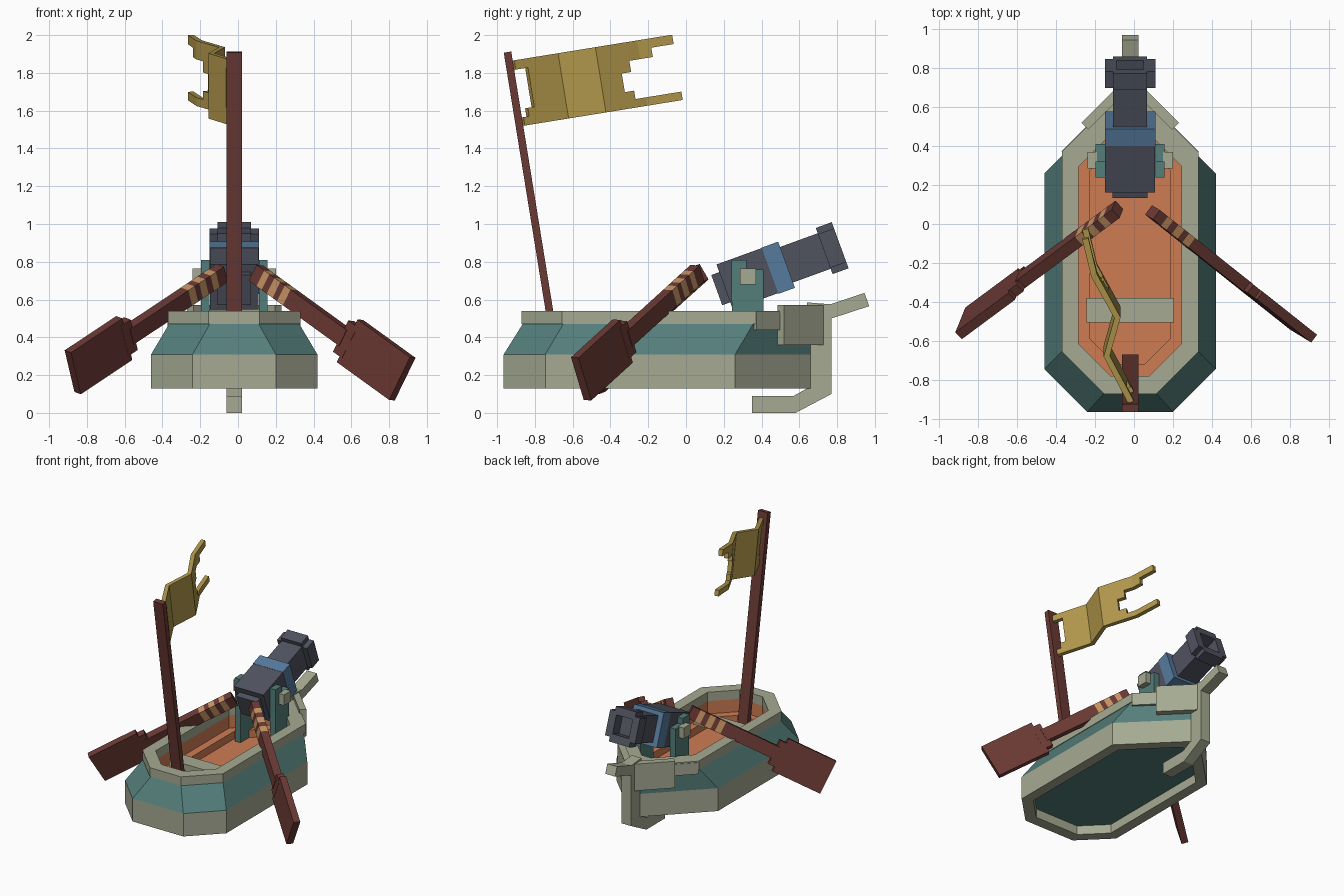
import bpy, bmesh, math
from mathutils import Matrix, Vector

if "Cube" in bpy.data.objects:
    bpy.data.objects.remove(bpy.data.objects["Cube"])

CX = -0.02  # boat centreline


def srgb(r, g, b):
    return tuple((c / 255 / 12.92) if c < 11 else ((c / 255 + 0.055) / 1.055) ** 2.4 for c in (r, g, b)) + (1,)


MATS = {}
for name, rgb in {"pale_grey": (165, 170, 146), "teal": (84, 126, 122), "orange": (206, 124, 84),
                  "red_brown": (106, 57, 52), "tan": (200, 148, 100), "gold": (178, 152, 76),
                  "gunmetal": (80, 82, 95), "blue": (86, 122, 156)}.items():
    MATS[name] = bpy.data.materials.new(name)
    MATS[name].diffuse_color = srgb(*rgb)


def finish(name, bm, mats):
    bmesh.ops.recalc_face_normals(bm, faces=bm.faces[:])
    me = bpy.data.meshes.new(name)
    bm.to_mesh(me)
    bm.free()
    for m in mats:
        me.materials.append(MATS[m])
    ob = bpy.data.objects.new(name, me)
    bpy.context.collection.objects.link(ob)
    return ob


def boxes(name, frame, parts):
    """Boxes given as (min corner, max corner, colour) inside one local frame."""
    bm = bmesh.new()
    mats = list(dict.fromkeys(p[2] for p in parts))
    for lo, hi, mat in parts:
        lo, hi = Vector(lo), Vector(hi)
        size = Matrix.Diagonal((*(hi - lo), 1))
        res = bmesh.ops.create_cube(bm, size=1, matrix=frame @ Matrix.Translation((lo + hi) / 2) @ size)
        for f in {f for v in res["verts"] for f in v.link_faces}:
            f.material_index = mats.index(mat)
    return finish(name, bm, mats)


def prism(name, pts, lo, hi, axis, mat):
    """Extrude a flat polygon from lo to hi along x (pts are y,z) or z (pts are x,y)."""
    bm = bmesh.new()
    place = (lambda p, h: (h, *p)) if axis == "x" else (lambda p, h: (*p, h))
    a, b = ([bm.verts.new(place(p, h)) for p in pts] for h in (lo, hi))
    bm.faces.new(a)
    bm.faces.new(b)
    for i in range(len(pts)):
        j = (i + 1) % len(pts)
        bm.faces.new((a[i], a[j], b[j], b[i]))
    return finish(name, bm, [mat])


# Hull: stacked outlines, each joined to the next in one colour
def outline(hw, stern_y, stern_hw, bow_sum, bow_hw=0.04):
    half = [(stern_hw, stern_y), (hw, stern_y + hw - stern_hw), (hw, bow_sum - hw), (bow_hw, bow_sum - bow_hw)]
    return half + [(-x, y) for x, y in reversed(half)]


low, low_in = (0.44, -0.965, 0.22, 0.70), (0.36, -0.88, 0.19, 0.59)
upper, rim = (0.345, -0.865, 0.13, 0.70), (0.35, -0.872, 0.135, 0.72)
rim_in, floor = (0.265, -0.78, 0.10, 0.56), (0.205, -0.72, 0.075, 0.48)
levels = [(low_in, 0.20, 0), (low_in, 0.13, 0), (low, 0.13, 0), (low, 0.31, 1), (upper, 0.47, 0), (rim, 0.47, 0),
          (rim, 0.54, 0), (rim_in, 0.54, 0), (rim_in, 0.47, 2), (rim_in, 0.37, 2), (floor, 0.37, 2), (floor, 0.31, 2)]
bm = bmesh.new()
rings = [[bm.verts.new((x + CX, y, z)) for x, y in outline(*o)] for o, z, _ in levels]
for (_, _, mat), a, b in zip(levels, rings, rings[1:]):
    for i in range(8):
        j = (i + 1) % 8
        bm.faces.new((a[i], a[j], b[j], b[i])).material_index = mat
bm.faces.new(rings[0]).material_index = 1
bm.faces.new(rings[-1]).material_index = 2
finish("hull", bm, ["pale_grey", "teal", "orange"])

# Bow planks, bow rail, stem and seat
for side, s in (("left", -1), ("right", 1)):
    pts = [(0.25, 0.52), (0.04, 0.73), (0.04, 0.66), (0.215, 0.485)]
    prism("bow_plank_" + side, [(CX + s * x, y) for x, y in pts], 0.36, 0.57, "z", "pale_grey")
    pts = [(0.352, 0.373), (0.20, 0.525), (0.17, 0.495), (0.322, 0.343)]
    prism("bow_rail_" + side, [(CX + s * x, y) for x, y in pts], 0.44, 0.53, "z", "pale_grey")
prism("stem_post", [(0.35, 0), (0.58, 0), (0.77, 0.10), (0.77, 0.50), (0.97, 0.565), (0.945, 0.635), (0.765, 0.575),
                    (0.64, 0.585), (0.66, 0.14), (0.57, 0.09), (0.35, 0.09)],
      CX - 0.042, CX + 0.042, "x", "pale_grey")
boat = Matrix.Translation((CX, 0, 0))
boxes("seat", boat, [((-0.225, -0.505, 0.39), (0.225, -0.38, 0.44), "pale_grey")])

# Gun mount: two notched cheeks with trunnion ends
for side, s in (("left", -1), ("right", 1)):
    prism("gun_cheek_" + side, [(0.245, 0.31), (0.41, 0.31), (0.41, 0.76), (0.32, 0.76), (0.32, 0.81), (0.24, 0.81)],
          CX + s * 0.13, CX + s * 0.177, "x", "teal")
    lo, hi = sorted((s * 0.17, s * 0.22))
    boxes("trunnion_" + side, boat, [((lo, 0.285, 0.68), (hi, 0.37, 0.765), "pale_grey")])

# Cannon: local y runs along the barrel
gun = Matrix.Translation((CX, 0.21, 0.667)) @ Matrix.Rotation(math.radians(20), 4, "X")
G = "gunmetal"
boxes("cannon_body", gun, [
    ((-0.09, -0.05, -0.085), (0.09, 0, 0.085), G),
    ((-0.128, -0.005, -0.126), (0.128, 0.25, 0.128), G),
    ((-0.13, 0.25, -0.13), (0.13, 0.343, 0.13), "blue"),
    ((-0.088, 0.343, -0.1), (0.088, 0.56, 0.1), G)])
boxes("cannon_muzzle", gun, [
    ((-0.088, 0.555, 0.07), (0.088, 0.645, 0.13), G),
    ((-0.088, 0.555, -0.13), (0.088, 0.645, -0.07), G),
    ((-0.13, 0.555, -0.095), (-0.07, 0.645, 0.095), G),
    ((0.07, 0.555, -0.095), (0.13, 0.645, 0.095), G)])


# Oars: local x along the shaft, y across the thickness, z across the blade
def oar(name, top, end, roll):
    top, end = Vector(top), Vector(end)
    d = (end - top).normalized()
    t = Vector((0, 0, 1)).cross(d).normalized()
    turn = Matrix((d, t, d.cross(t))).transposed().to_4x4()
    fr = Matrix.Translation(top) @ turn @ Matrix.Rotation(roll, 4, "X")
    n = (end - top).length
    cuts = [0, 0.06, 0.10, 0.14, 0.185, 0.22, 0.265, 0.70]
    parts = [((a, -0.03, -0.048), (b, 0.03, 0.048), ("red_brown", "tan")[i % 2])
             for i, (a, b) in enumerate(zip(cuts, cuts[1:]))]
    parts += [((0.68, -0.026, -0.095), (0.75, 0.026, 0.095), "red_brown"),
              ((0.73, -0.025, -0.13), (n, 0.025, 0.13), "red_brown")]
    boxes(name, fr, parts)


oar("oar_right", (0.095, 0.06, 0.74), (0.87, -0.555, 0.18), -0.06)
oar("oar_left", (-0.085, 0.075, 0.74), (-0.875, -0.51, 0.215), -0.28)

# Mast leaning over the stern
lean = math.radians(9.2)
mast = Matrix.Translation((CX, -0.945, 1.91)) @ Matrix.Rotation(lean, 4, "X")
boxes("mast", mast, [((-0.042, -0.02, -1.6), (0.042, 0.02, 0), "red_brown")])

# Flag: folded strip with ragged ends, made of grid cells in (along, up)
us = [0, 0.03, 0.065, 0.24, 0.44, 0.55, 0.60, 0.66, 0.73, 0.85]
vs = [0, 0.045, 0.09, 0.19, 0.25, 0.30, 0.35]
fold = [(0, -0.015), (0.24, -0.14), (0.44, -0.085), (0.66, -0.205), (0.85, -0.25)]
gaps = {0: (1, 5), 1: (2, 5), 5: (2, 3), 6: (1, 4), 7: (1, 4), 8: (1, 5)}  # empty rows per column


def fold_x(u):
    for (u0, x0), (u1, x1) in zip(fold, fold[1:]):
        if u <= u1:
            return x0 + (x1 - x0) * (u - u0) / (u1 - u0)


bm = bmesh.new()
c, s = math.cos(lean), math.sin(lean)
grid = [[bm.verts.new((fold_x(u), -0.86 + u * c - v * s, 1.52 + u * s + v * c)) for v in vs] for u in us]
for i in range(len(us) - 1):
    g0, g1 = gaps.get(i, (9, 9))
    for j in range(len(vs) - 1):
        if not g0 <= j < g1:
            bm.faces.new((grid[i][j], grid[i + 1][j], grid[i + 1][j + 1], grid[i][j + 1]))
bmesh.ops.delete(bm, geom=[v for v in bm.verts if not v.link_faces], context="VERTS")
flag = finish("flag", bm, ["gold"])
mod = flag.modifiers.new("thickness", "SOLIDIFY")
mod.thickness = 0.032
mod.offset = 0

for m in bpy.data.materials:
    if m.users and not m.is_grease_pencil:
        m.use_nodes = True
        m.node_tree.nodes["Principled BSDF"].inputs["Base Color"].default_value = m.diffuse_color
